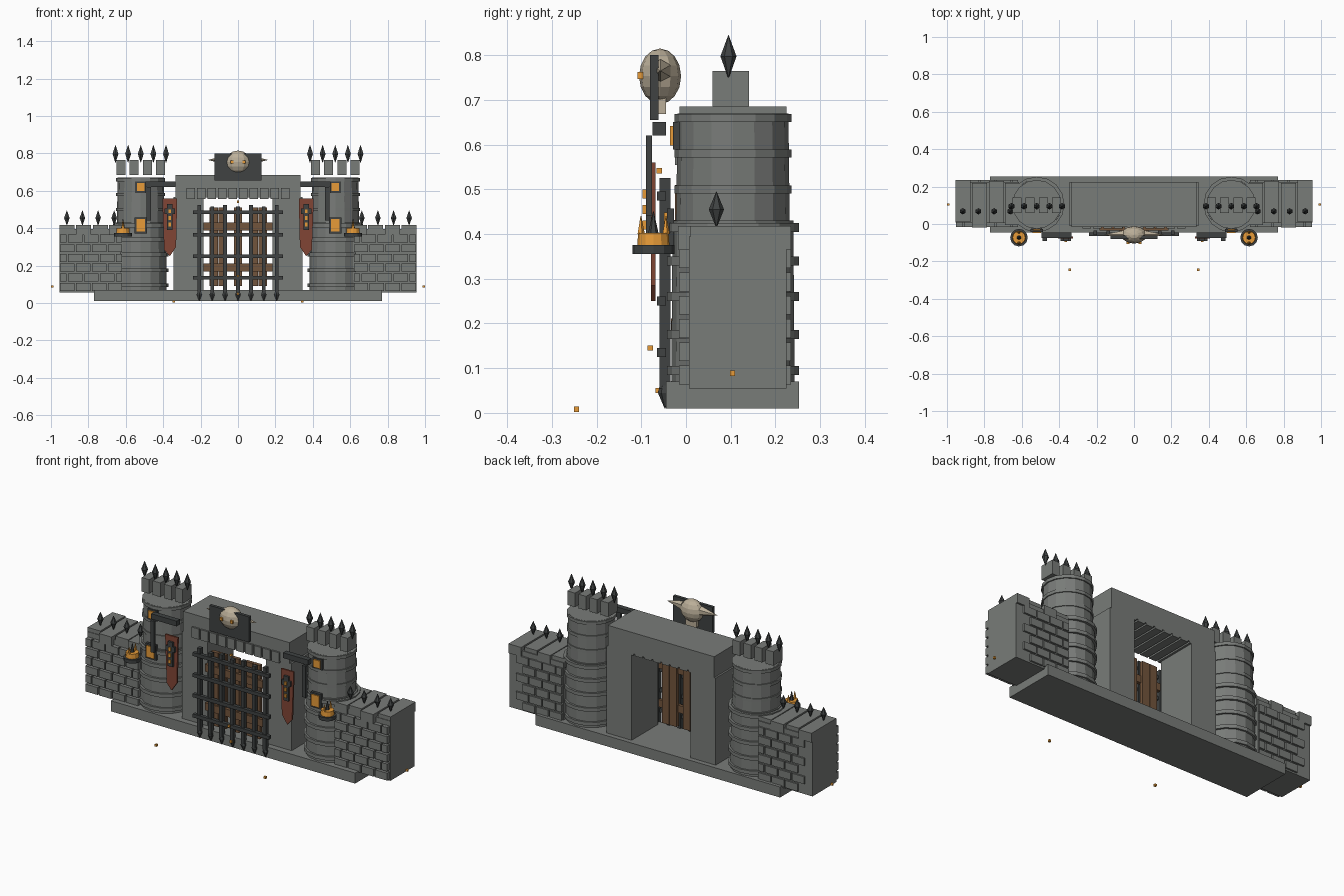
import bpy, bmesh, math
from mathutils import Vector

if "Cube" in bpy.data.objects:
    bpy.data.objects.remove(bpy.data.objects["Cube"])

def mat(name, col):
    m = bpy.data.materials.new(name)
    m.diffuse_color = (*col, 1)
    m.use_nodes = True
    m.node_tree.nodes["Principled BSDF"].inputs["Base Color"].default_value = m.diffuse_color
    return m

STONE = mat("stone", (0.19, 0.20, 0.19))
IRON = mat("iron", (0.05, 0.055, 0.055))
WOOD = mat("wood", (0.17, 0.09, 0.045))
CLOTH = mat("cloth", (0.22, 0.06, 0.035))
BONE = mat("bone", (0.5, 0.43, 0.32))
FIRE = mat("fire", (0.8, 0.33, 0.04))

def make(name, bm, m):
    bmesh.ops.recalc_face_normals(bm, faces=bm.faces)
    me = bpy.data.meshes.new(name)
    bm.to_mesh(me)
    bm.free()
    me.materials.append(m)
    ob = bpy.data.objects.new(name, me)
    bpy.context.collection.objects.link(ob)
    return ob

def add_box(bm, x, y, z):
    vs = bmesh.ops.create_cube(bm, size=1)["verts"]
    for v in vs:
        v.co = Vector([(r[0] + r[1]) / 2 + c * (r[1] - r[0]) for r, c in zip((x, y, z), v.co)])

def boxes(name, items, m):
    bm = bmesh.new()
    for it in items:
        add_box(bm, *it)
    return make(name, bm, m)

def cb(x, y, z, w, d, h):
    """box ranges from a centre and a size"""
    return ((x - w/2, x + w/2), (y - d/2, y + d/2), (z - h/2, z + h/2))

def add_lathe(bm, prof, x, y, n):
    """stack of (radius, z) cone sections around a vertical axis"""
    for (r1, z1), (r2, z2) in zip(prof, prof[1:]):
        vs = bmesh.ops.create_cone(bm, cap_ends=True, segments=n, radius1=r1, radius2=r2, depth=z2 - z1)["verts"]
        bmesh.ops.translate(bm, verts=vs, vec=(x, y, (z1 + z2) / 2))

def lathes(name, items, m):
    bm = bmesh.new()
    for it in items:
        add_lathe(bm, *it)
    return make(name, bm, m)

def spike(x, y, z0, z1, r):
    mid = z0 + (z1 - z0) * 0.5
    return ([(0.001, z0), (r, mid), (0.0005, z1)], x, y, 6)

# base and gatehouse
boxes("base", [((-.77, .77), (-.045, .253), (.01, .07))], STONE)
boxes("gate_piers", [((s*.265 - .08, s*.265 + .08), (-.01, .225), (.07, .566)) for s in (-1, 1)], STONE)
boxes("lintel", [((-.335, .335), (-.015, .225), (.565, .685))], STONE)
boxes("corbels", [cb(-.252 + i*.056, .1, .585, .046, .25, .06) for i in range(10)], STONE)

# portcullis
xs = [-.207 + i*.069 for i in range(7)]
boxes("portcullis_bars", [cb(x, -.047, .29 - (i % 2)*.01, .02, .024, .47) for i, x in enumerate(xs)], IRON)
boxes("portcullis_rails", [cb(0, -.055, z, .48, .02, .02) for z in (.485, .365, .25, .135)], IRON)
lathes("portcullis_points", [([(.001, .01), (.016, .045), (.008, .075)], x, -.047, 6) for x in xs], IRON)
# wooden gate behind the bars
boxes("gate_planks", [cb(x, -.015, .30, .045, .02, .42) for x in (-.13, -.082, 0, .085, .133)], WOOD)
boxes("gate_battens", [cb(0, -.025, z, .37, .018, .042) for z in (.41, .19)], WOOD)

# skull crest over the gate
boxes("crest_plate", [((-.125, .125), (-.08, -.062), (.655, .80))], IRON)
bm = bmesh.new()
vs = bmesh.ops.create_uvsphere(bm, u_segments=12, v_segments=8, radius=1)["verts"]
for v in vs:
    v.co = Vector((v.co.x*.068, v.co.y*.047 - .058, v.co.z*.062 + .753))
add_box(bm, (-.035, .035), (-.062, -.045), (.668, .71))
make("skull", bm, BONE)
boxes("skull_eyes", [cb(s*.032, -.102, .755, .016, .012, .016) for s in (-1, 1)], FIRE)
for s in (-1, 1):
    bm = bmesh.new()
    vs = bmesh.ops.create_cone(bm, cap_ends=True, segments=6, radius1=.026, radius2=.001, depth=.1)["verts"]
    for v in vs:
        v.co = Vector((s*(v.co.z + .107), v.co.x - .057, v.co.y + .765))
    make("skull_horn", bm, BONE)

# everything that exists once on each side
for s in (-1, 1):
    tx, ty = s*.52, .105
    # round tower with bands
    lathes("tower", [([(.138, .07), (.135, .43)], tx, ty, 16),
                     ([(.127, .43), (.124, .67)], tx, ty, 16)], STONE)
    lathes("tower_bands",
           [([(.148, z - .01), (.148, z + .01)], tx, ty, 16) for z in (.095, .175, .26, .34, .415)] +
           [([(.131, z - .009), (.131, z + .009)], tx, ty, 16) for z in (.5, .58, .66)], STONE)
    boxes("tower_merlons", [cb(tx + k*.07, .1, .725, .048, .082, .08) for k in (-1.5, -.5, .5, 1.5)], STONE)
    lathes("tower_spikes", [spike(tx + k*.0675, .095, .75, .845, .018) for k in range(-2, 3)], IRON)

    # glowing windows
    boxes("window_frames", [cb(tx, -.022, .62, .058, .014, .062), cb(tx, -.035, .415, .066, .016, .085)], IRON)
    boxes("window_glow", [cb(tx, -.03, .62, .042, .012, .044), cb(tx, -.043, .415, .048, .012, .066)], FIRE)

    # side wall: core, staggered brick courses, crown blocks and spikes
    boxes("wing_core", [((s*.785 - .17, s*.785 + .17), (.007, .225), (.055, .395))], STONE)
    bricks = []
    for r in range(6):
        edges = [.615 + i*.085 for i in range(5)] if r % 2 == 0 else [.615, .6575, .7425, .8275, .9125, .955]
        z = .085 + r*.052
        for a, b in zip(edges, edges[1:]):
            c, w = s*(a + b)/2, b - a - .008
            bricks.append(cb(c, 0, z, w, .032, .042))
            if a < .86:
                bricks.append(cb(c, .225, z, w, .02, .042))
    boxes("wing_bricks", bricks, STONE)
    crown = [(.915, .01, .235), (.825, -.018, .22), (.735, .005, .23), (.65, -.005, .22)]
    boxes("wing_crown", [((s*x - .04, s*x + .04), (a, b), (.365, .418)) for x, a, b in crown], STONE)
    lathes("wing_spikes", [spike(s*x, .068, .415, .495, .017) for x in (.915, .832, .748, .662)], IRON)

    # banner with its bracket
    boxes("banner_beam", [cb(s*.415, -.06, .636, .16, .03, .03)], IRON)
    boxes("banner_post", [cb(s*.478, -.083, .53, .024, .014, .18)], IRON)
    bm = bmesh.new()
    pts = [(-.04, .56), (.04, .56), (.034, .3), (.0, .25), (-.03, .285)]
    f = bm.faces.new([bm.verts.new((s*(.365 - x), -.068, z)) for x, z in pts])
    new = bmesh.ops.extrude_face_region(bm, geom=[f])["geom"]
    bmesh.ops.translate(bm, verts=[g for g in new if isinstance(g, bmesh.types.BMVert)], vec=(0, -.01, 0))
    make("banner", bm, CLOTH)
    boxes("banner_emblem", [cb(s*.365, -.084, .46, .03, .012, .14),
                            cb(s*.365, -.084, .49, .055, .012, .03)], IRON)
    boxes("banner_studs", [cb(s*.365, -.092, z, .014, .01, .02) for z in (.42, .455, .49)], FIRE)

    # brazier on the tower
    bx, by = s*.615, -.073
    lathes("brazier_bowl", [([(.047, .355), (.047, .375)], bx, by, 12)], IRON)
    lathes("brazier_coals", [([(.036, .375), (.034, .402)], bx, by, 12)], FIRE)
    lathes("brazier_flames", [([(.009, .4), (.001, .44)], bx + .024*math.cos(a), by + .028*math.sin(a), 5)
                              for a in (math.pi/2, -math.pi/2)], FIRE)
    lathes("brazier_tip", [([(.012, .4), (.001, .45)], bx, by, 6)], IRON)

    # loose embers
    boxes("embers", [cb(s*.343, -.245, .008, .012, .012, .012), cb(s*.993, .104, .089, .012, .012, .012)], FIRE)

boxes("gate_embers", [cb(0, -.08, .145, .012, .012, .012), cb(0, -.062, .05, .012, .012, .012),
                      cb(0, -.06, .542, .012, .012, .012)], FIRE)
